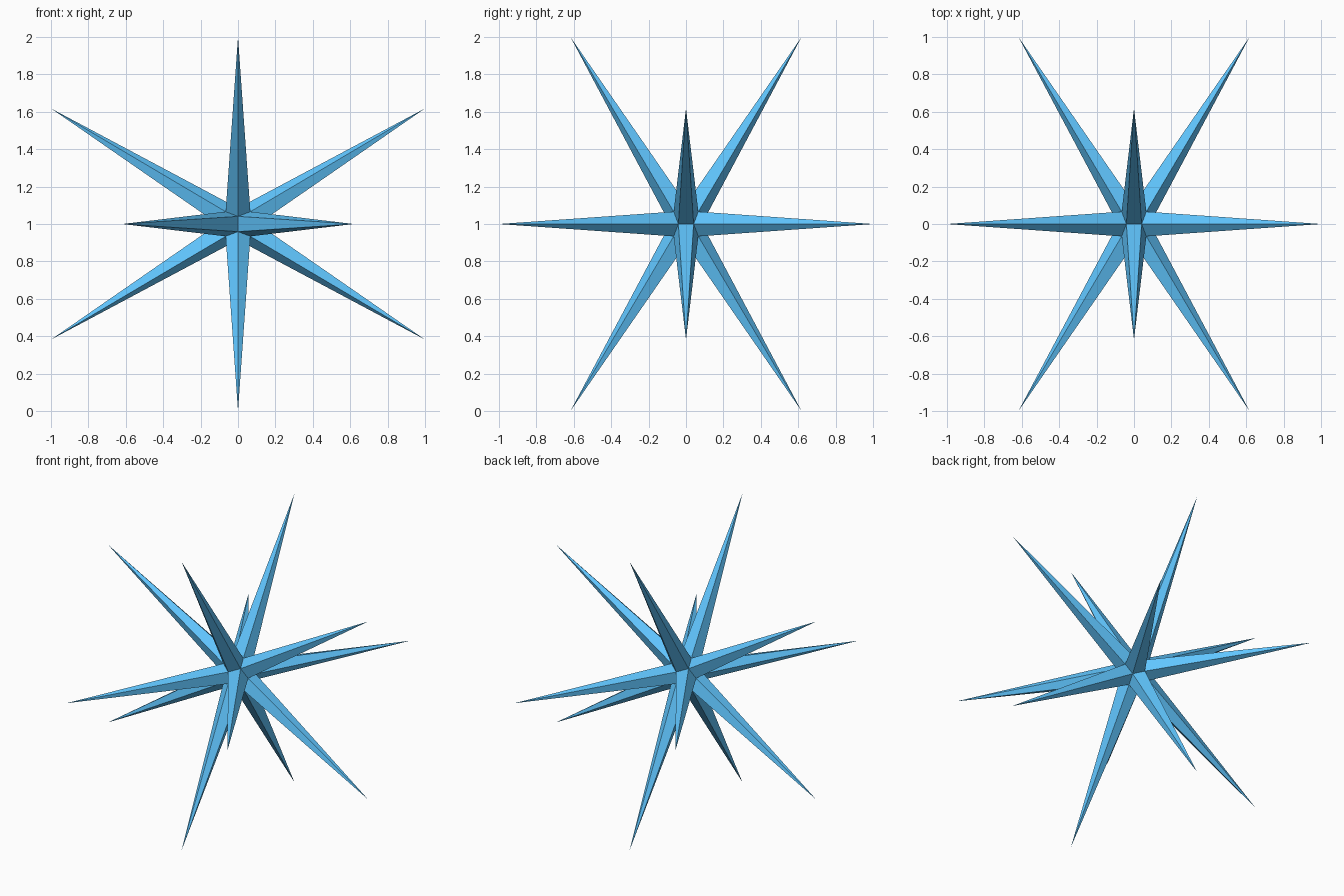
import bpy, bmesh, math
from mathutils import Vector
from itertools import product

if "Cube" in bpy.data.objects:
    bpy.data.objects.remove(bpy.data.objects["Cube"])

PHI = (1 + math.sqrt(5)) / 2
CORE = 0.066                          # scale of the hidden dodecahedral core
TIP = math.sqrt(1 + 1 / PHI ** 2)     # spike tip distance from the centre

# Dodecahedron corners: a cube plus three golden rectangles
corners = [Vector(c) for c in product((-1, 1), repeat=3)]
for a, b in product((-1, 1), repeat=2):
    p, q = a * PHI, b / PHI
    corners += [Vector((p, q, 0)), Vector((0, p, q)), Vector((q, 0, p))]

# Core: hull of the corners, merged into twelve flat pentagons
bm = bmesh.new()
for c in corners:
    bm.verts.new(c * CORE)
bmesh.ops.convex_hull(bm, input=bm.verts[:])
bmesh.ops.dissolve_limit(bm, angle_limit=math.radians(5),
                         verts=bm.verts[:], edges=bm.edges[:])

# Spikes: raise the middle of every pentagon to a long point
poked = bmesh.ops.poke(bm, faces=bm.faces[:])
for v in poked["verts"]:
    v.co = v.co.normalized() * TIP
bmesh.ops.recalc_face_normals(bm, faces=bm.faces[:])

mesh = bpy.data.meshes.new("spiked_star")
bm.to_mesh(mesh)
bm.free()
star = bpy.data.objects.new("spiked_star", mesh)
star.location.z = 1
bpy.context.collection.objects.link(star)

# Bright blue finish
blue = bpy.data.materials.new("blue")
blue.diffuse_color = (0.118, 0.565, 1.0, 1)
blue.use_nodes = True
blue.node_tree.nodes["Principled BSDF"].inputs["Base Color"].default_value = blue.diffuse_color
mesh.materials.append(blue)
